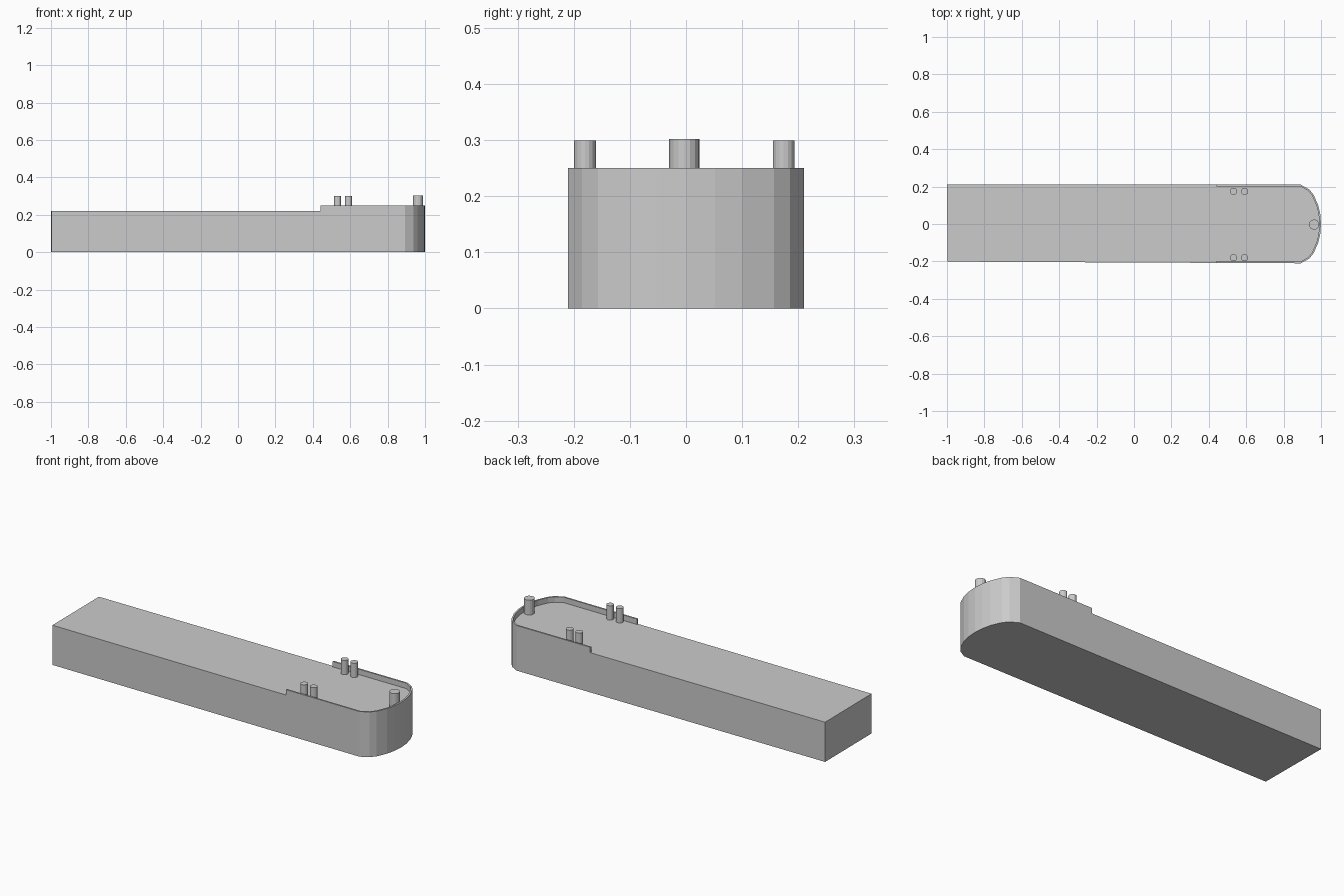
import bpy, bmesh, math
from mathutils import Vector

if "Cube" in bpy.data.objects:
    bpy.data.objects.remove(bpy.data.objects["Cube"])

grey = bpy.data.materials.new("light_grey")
grey.diffuse_color = (0.6, 0.6, 0.6, 1)
grey.use_nodes = True
grey.node_tree.nodes["Principled BSDF"].inputs["Base Color"].default_value = grey.diffuse_color

DECK, RAIL, FLOOR = 0.22, 0.25, 0.0
WALL = 0.009


def prism(name, outline, z0, z1):
    """Extrude a flat outline from z0 up to z1."""
    bm = bmesh.new()
    face = bm.faces.new([bm.verts.new((x, y, z0)) for x, y in outline])
    top = bmesh.ops.extrude_face_region(bm, geom=[face])["geom"]
    bmesh.ops.translate(bm, vec=(0, 0, z1 - z0),
                        verts=[v for v in top if isinstance(v, bmesh.types.BMVert)])
    bmesh.ops.recalc_face_normals(bm, faces=bm.faces)
    mesh = bpy.data.meshes.new(name)
    bm.to_mesh(mesh)
    bm.free()
    mesh.materials.append(grey)
    obj = bpy.data.objects.new(name, mesh)
    bpy.context.collection.objects.link(obj)
    return obj


def inset(points, dist):
    """Move an open polyline towards its left side."""
    result = []
    for i, p in enumerate(points):
        a = Vector(points[max(i - 1, 0)])
        b = Vector(points[min(i + 1, len(points) - 1)])
        d = (b - a).normalized()
        result.append((p[0] - d.y * dist, p[1] + d.x * dist))
    return result


# Rounded bow, running from the -y side to the +y side
half_bow = [(0.892, 0.21), (0.937, 0.185), (0.96, 0.157), (0.985, 0.10), (0.996, 0.052)]
bow = [(x, -y) for x, y in half_bow] + [(1.0, 0.0)] + half_bow[::-1]

# Hull block, slightly narrower at the stern on one side
prism("hull", [(-0.997, -0.201)] + bow + [(-1.0, 0.21)], FLOOR, DECK)

# Raised thin rail around the bow
rail = [(0.44, -0.208)] + bow + [(0.44, 0.21)]
prism("bow_rail", rail + inset(rail, WALL)[::-1], DECK, RAIL)


# Mooring posts
def post(name, x, y, r, top):
    ring = [(x + r * math.cos(math.tau * i / 16), y + r * math.sin(math.tau * i / 16))
            for i in range(16)]
    prism(name, ring, DECK, top)


for side, y in (("left", 0.174), ("right", -0.18)):
    for end, x in (("aft", 0.532), ("fore", 0.591)):
        post(f"{side}_{end}_post", x, y, 0.0193, 0.299)
post("bow_post", 0.963, -0.003, 0.027, 0.302)
